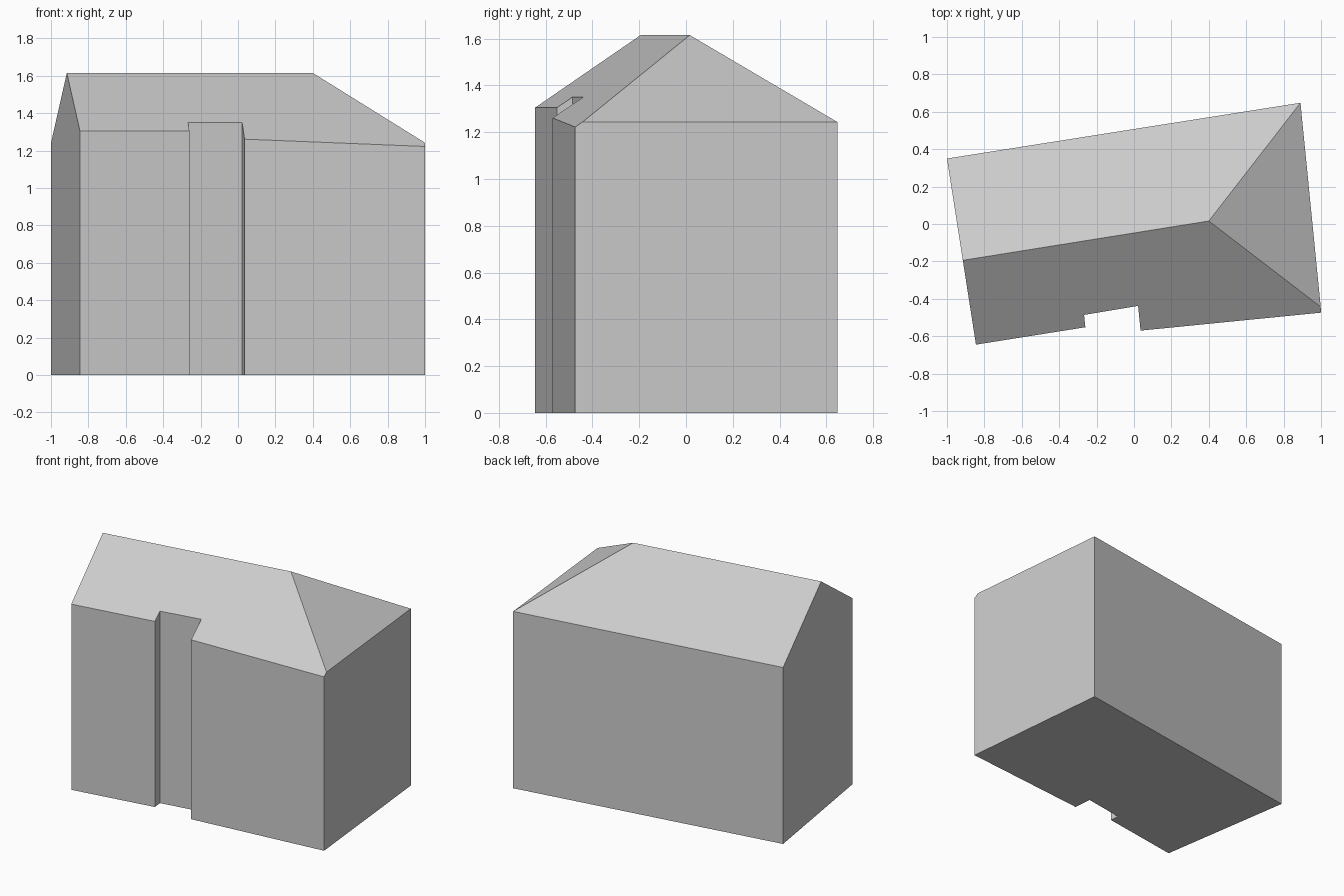
import bpy
import bmesh
from mathutils import Vector

cube = bpy.data.objects.get("Cube")
if cube:
    bpy.data.objects.remove(cube, do_unlink=True)

# Plain grey material
grey = bpy.data.materials.new("plain grey")
grey.use_nodes = True
colour = (0.6, 0.6, 0.6, 1.0)
grey.diffuse_color = colour
for node in grey.node_tree.nodes:
    if node.type == 'BSDF_PRINCIPLED':
        node.inputs["Base Color"].default_value = colour

# Wall outline, counter-clockwise, with the entrance recess in the front
outline = [(-1.0, 0.35), (-0.845, -0.645), (-0.26, -0.552), (-0.267, -0.486),
           (0.022, -0.438), (0.035, -0.57), (1.0, -0.474), (0.998, -0.44),
           (0.89, 0.648)]

# Ridge ends and eave corners that fix the roof slopes
ridge_west = Vector((-0.915, -0.194, 1.615))
ridge_east = Vector((0.4, 0.016, 1.615))
front_eave = Vector((-0.845, -0.645, 1.305))
back_eave = Vector((0.89, 0.648, 1.243))
hip_eave = Vector((0.998, -0.44, 1.243))
slopes = [(ridge_west, ridge_east, front_eave),
          (ridge_west, ridge_east, back_eave),
          (ridge_east, back_eave, hip_eave)]

# Extrude the walls upwards
bm = bmesh.new()
base = bm.faces.new([bm.verts.new((x, y, 0)) for x, y in outline])
extruded = bmesh.ops.extrude_face_region(bm, geom=[base], use_keep_orig=True)
bmesh.ops.translate(bm, vec=(0, 0, 2),
                    verts=[v for v in extruded["geom"] if isinstance(v, bmesh.types.BMVert)])

# Trim the block with each roof slope and close the cut
for a, b, c in slopes:
    normal = (b - a).cross(c - a).normalized()
    if normal.z < 0:
        normal.negate()
    cut = bmesh.ops.bisect_plane(bm, geom=bm.verts[:] + bm.edges[:] + bm.faces[:],
                                 dist=1e-5, plane_co=a, plane_no=normal, clear_outer=True)
    rim = [e for e in bm.edges if e.is_boundary]
    bmesh.ops.contextual_create(bm, geom=rim)

bmesh.ops.recalc_face_normals(bm, faces=bm.faces[:])
mesh = bpy.data.meshes.new("house_body")
bm.to_mesh(mesh)
bm.free()
mesh.materials.append(grey)
house = bpy.data.objects.new("house_body", mesh)
bpy.context.collection.objects.link(house)
